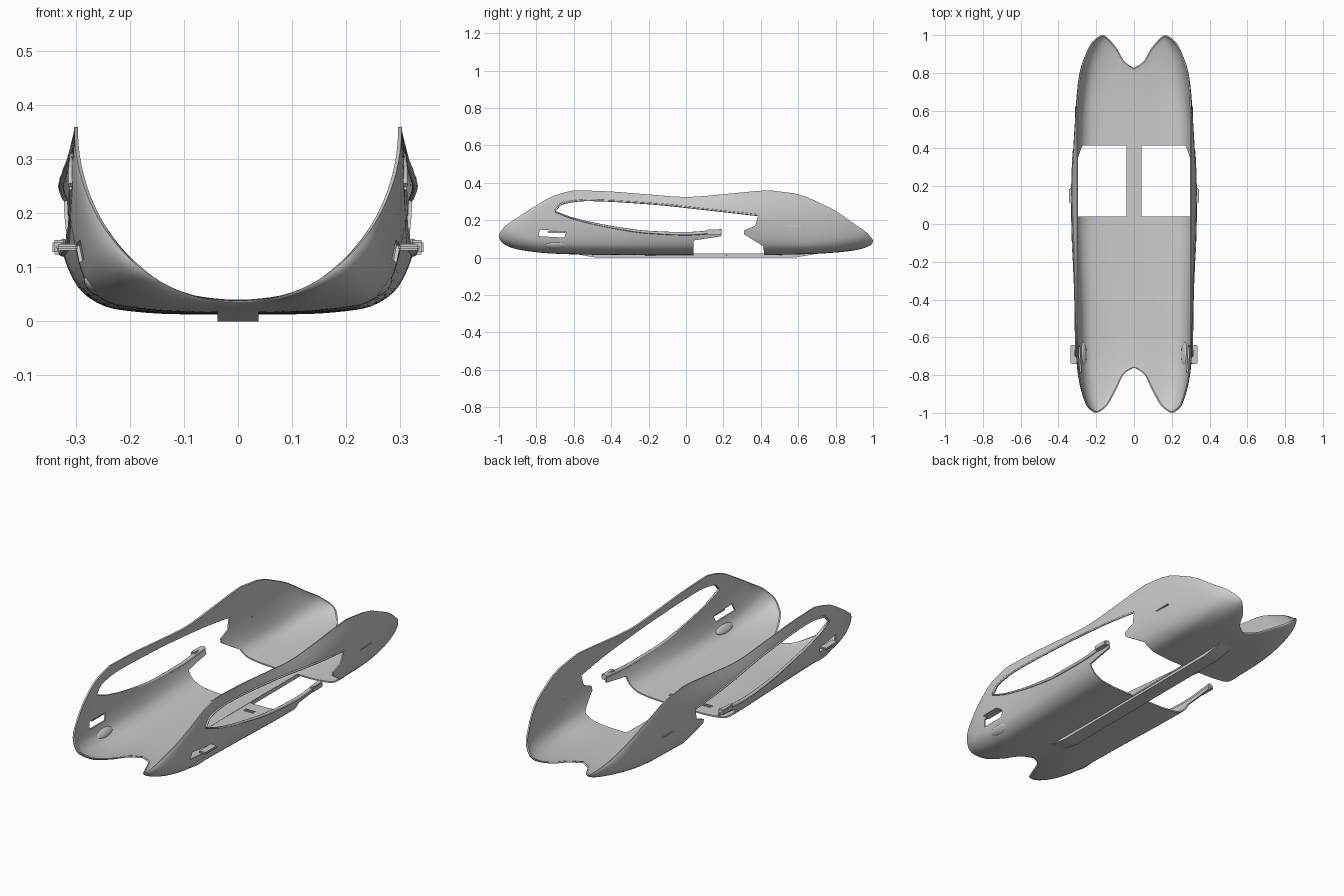
import bpy, bmesh, math
from mathutils import Vector

if "Cube" in bpy.data.objects:
    bpy.data.objects.remove(bpy.data.objects["Cube"])


def spline(pts, t):
    """Smooth interpolation through (t, value) pairs."""
    n = len(pts)
    t = min(max(t, pts[0][0]), pts[-1][0])
    i = 0
    while i < n - 2 and t > pts[i + 1][0]:
        i += 1

    def secant(k):
        return (pts[k + 1][1] - pts[k][1]) / (pts[k + 1][0] - pts[k][0])

    def slope(k):
        if k == 0 or k == n - 1:
            return secant(min(k, n - 2))
        a, b = secant(k - 1), secant(k)
        return 0 if a * b <= 0 else 2 * a * b / (a + b)

    h = pts[i + 1][0] - pts[i][0]
    u = (t - pts[i][0]) / h
    return ((2*u**3 - 3*u**2 + 1) * pts[i][1] + (u**3 - 2*u**2 + u) * h * slope(i)
            + (3*u**2 - 2*u**3) * pts[i + 1][1] + (u**3 - u**2) * h * slope(i + 1))


# Hull guide curves: s runs from keel (0) to top edge (1)
FRONT_Y = [(0, -.76), (.105, -.79), (.21, -.885), (.33, -.97), (.46, -1),
           (.58, -.975), (.705, -.9), (.84, -.8), (.95, -.7), (1, -.6)]
BACK_Y = [(0, .825), (.105, .86), (.21, .94), (.367, 1), (.5, .97),
          (.626, .9), (.78, .8), (.88, .7), (.96, .6), (1, .45)]
SHEER = [(-.6, .36), (-.4, .353), (-.2, .338), (0, .325), (.2, .338), (.45, .36)]
SEC_X = [(0, 0), (.25, .12), (.47, .225), (.6, .277), (.75, .302), (.88, .311), (1, .303)]
SEC_F = [(0, 0), (.25, .004), (.47, .035), (.6, .14), (.75, .4), (.88, .7), (1, 1)]


def section(s, y):
    zb = .012 + .012 * y * y
    top = spline(SHEER, y)
    f = spline(SEC_F, s)
    bulge = .026 * math.exp(-((y - .05) / .4) ** 2) * math.sin(math.pi * f) ** .8 if 0 < f < 1 else 0
    return spline(SEC_X, s) + bulge, zb + f * (top - zb)


def hull_point(s, v):
    """Longitudinal line s, closing onto the elliptical rim at both ends."""
    y0, y1 = spline(FRONT_Y, s), spline(BACK_Y, s)
    y = y0 + (y1 - y0) * v
    t = s * math.pi / 2
    ex, ez = .303 * math.sin(t), .36 - .325 * math.cos(t)
    d = min(1, (y - y0) / .32, (y1 - y) / .36)
    b = math.sqrt(max(0, 1 - (1 - d) ** 2))
    mx, mz = section(s, y)
    return ex + (mx - ex) * b, y, ez + (mz - ez) * b


def hull_x(y, z):
    return min((section(k / 200, y) for k in range(100, 201)), key=lambda p: abs(p[1] - z))[0]


def new_object(name, bm):
    bmesh.ops.recalc_face_normals(bm, faces=bm.faces)
    me = bpy.data.meshes.new(name)
    bm.to_mesh(me)
    bm.free()
    ob = bpy.data.objects.new(name, me)
    bpy.context.collection.objects.link(ob)
    return ob


def activate(ob):
    bpy.ops.object.select_all(action='DESELECT')
    ob.select_set(True)
    bpy.context.view_layer.objects.active = ob


def smooth(ob, angle=35):
    activate(ob)
    bpy.ops.object.shade_smooth_by_angle(angle=math.radians(angle))


def box(name, centre, size, bevel=0):
    bm = bmesh.new()
    bmesh.ops.create_cube(bm, size=1)
    for v in bm.verts:
        v.co = Vector(v.co[i] * size[i] + centre[i] for i in range(3))
    if bevel:
        bmesh.ops.bevel(bm, geom=bm.edges[:], offset=bevel, segments=2, affect='EDGES')
    return new_object(name, bm)


def side_prism(name, outline, x0, x1):
    """Extrude a (y, z) outline across x."""
    bm = bmesh.new()
    f = bm.faces.new([bm.verts.new((x0, y, z)) for y, z in outline])
    r = bmesh.ops.extrude_face_region(bm, geom=[f])
    for v in r['geom']:
        if isinstance(v, bmesh.types.BMVert):
            v.co.x = x1
    return new_object(name, bm)


def tube(name, pts, radius):
    cu = bpy.data.curves.new(name, 'CURVE')
    cu.dimensions = '3D'
    cu.bevel_depth = 1
    cu.bevel_resolution = 2
    cu.use_fill_caps = True
    sp = cu.splines.new('POLY')
    sp.points.add(len(pts) - 1)
    for i, (p, co) in enumerate(zip(sp.points, pts)):
        p.co = (*co, 1)
        p.radius = radius(i / (len(pts) - 1))
    ob = bpy.data.objects.new(name, cu)
    bpy.context.collection.objects.link(ob)


# Hull shell
NS, NV = 32, 110
bm = bmesh.new()
grid = []
for i in range(-NS, NS + 1):
    row = []
    for j in range(NV + 1):
        x, y, z = hull_point(abs(i) / NS, .5 - .5 * math.cos(math.pi * j / NV))
        row.append(bm.verts.new((math.copysign(x, i), y, z)))
    grid.append(row)
for a, b in zip(grid, grid[1:]):
    for j in range(NV):
        bm.faces.new((a[j], a[j + 1], b[j + 1], b[j]))
hull = new_object("hull_shell", bm)
if hull.data.polygons[NS * NV + NV // 2].normal.z > 0:
    hull.data.flip_normals()
mod = hull.modifiers.new("thickness", 'SOLIDIFY')
mod.thickness = .007
mod.offset = -1

# Side window and floor opening, one joined outline per side
SILL = [(-.7, .25), (-.6, .213), (-.4, .168), (-.2, .14), (0, .132), (.19, .147)]
HEADER = [(-.7, .25), (-.66, .288), (-.53, .305), (-.2, .288), (.1, .257), (.385, .225)]
ys = [-.7 + .89 * (k / 30) ** 1.5 for k in range(31)]
yh = [-.7 + 1.085 * (k / 36) ** 1.8 for k in range(37)]
outline = [(y, spline(SILL, y)) for y in ys]
outline += [(.19, .115), (.04, .092), (.04, -.1), (.42, -.1), (.415, .06), (.31, .125),
            (.31, .145), (.37, .17)]
outline += [(y, spline(HEADER, y)) for y in reversed(yh[1:])]
cutters = []
for sx in (-1, 1):
    cutters.append(side_prism("opening_cutter", outline, sx * .041, sx * .5))
    cutters.append(side_prism("slot_cutter", [(-.79, .115), (-.65, .107), (-.64, .14), (-.78, .15)],
                              sx * .24, sx * .5))
for c in cutters:
    m = hull.modifiers.new("cut", 'BOOLEAN')
    m.operation, m.solver, m.object = 'DIFFERENCE', 'EXACT', c
activate(hull)
for m in list(hull.modifiers):
    bpy.ops.object.modifier_apply(modifier=m.name)
for c in cutters:
    bpy.data.objects.remove(c)
smooth(hull)

# Keel beam under the floor
bm = bmesh.new()
bmesh.ops.create_cube(bm, size=1)
for v in bm.verts:
    top = v.co.z > 0
    v.co = (v.co.x * .076, .05 + v.co.y * (1.3 if top else 1.06), .021 if top else 0)
new_object("keel_beam", bm)

for sx, side in ((-1, "left"), (1, "right")):
    # Sill lip and window header rim
    tube(side + "_sill_lip",
         [(sx * (hull_x(y, spline(SILL, y)) - .002), y, spline(SILL, y) - .004) for y in ys],
         lambda u: .003 + .007 * u)
    tube(side + "_header_rim",
         [(sx * (hull_x(y, spline(HEADER, y)) - .002), y, spline(HEADER, y) + .002) for y in yh],
         lambda u: .005)
    # Sill arm end block
    box(side + "_arm_end", (sx * .331, .15, .137), (.024, .08, .026), .004)
    # Front side fin and oval pod
    box(side + "_front_fin", (sx * .316, -.69, .137), (.04, .1, .012), .004)
    bm = bmesh.new()
    bmesh.ops.create_uvsphere(bm, u_segments=24, v_segments=12, radius=1)
    pod = new_object(side + "_oval_pod", bm)
    pod.scale = (.023, .065, .011)
    pod.location = (sx * .268, -.69, .065)
    pod.rotation_euler = (0, -sx * math.radians(48), 0)
    smooth(pod)
    # Floor slits and rear marker
    for y in (-.03, -.045):
        box(side + "_floor_slit", (sx * .09, y, .02), (.055, .004, .006))
    box(side + "_rear_marker", (sx * .306, .58, .17), (.012, .09, .006), .002)
